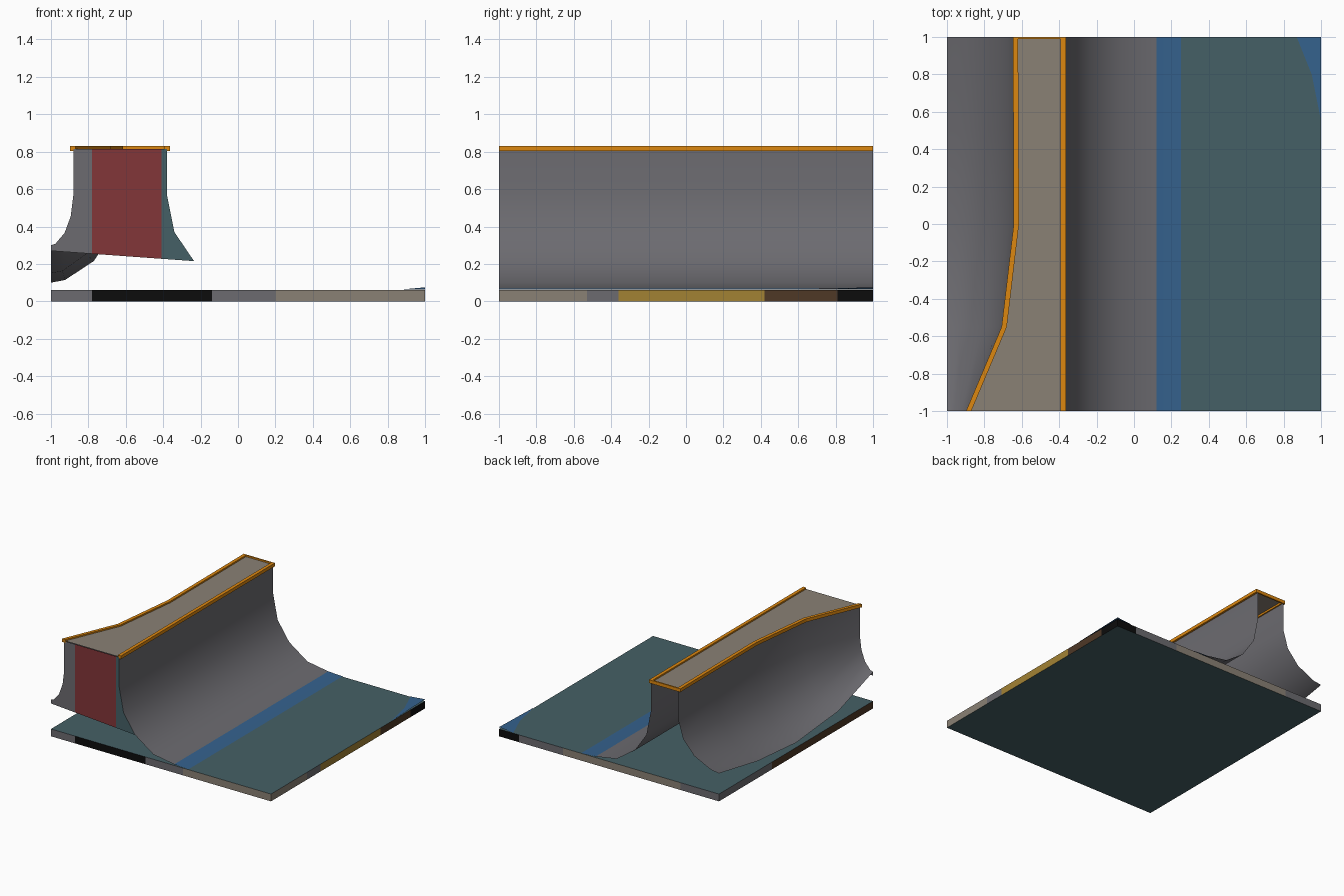
import bpy, bmesh
from mathutils import Vector

if "Cube" in bpy.data.objects:
    bpy.data.objects.remove(bpy.data.objects["Cube"])


def srgb(r, g, b):
    lin = lambda c: c / 12.92 if c <= 0.04045 else ((c + 0.055) / 1.055) ** 2.4
    return tuple(lin(c / 255) for c in (r, g, b)) + (1.0,)


COLOURS = {
    "teal": (69, 96, 102), "grey": (108, 107, 112), "beige": (138, 129, 117),
    "blue": (53, 98, 142), "orange": (220, 135, 16), "yellow": (162, 130, 52),
    "brown": (78, 56, 38), "black": (12, 12, 12), "red": (130, 54, 56),
}
MATS = {}
for key, rgb in COLOURS.items():
    MATS[key] = bpy.data.materials.new(key)
    MATS[key].diffuse_color = srgb(*rgb)
INDEX = {key: i for i, key in enumerate(COLOURS)}


def finish(name, bm, smooth=False):
    """Turn a bmesh into a named object with the shared palette."""
    for f in bm.faces:
        f.smooth = smooth
    me = bpy.data.meshes.new(name)
    bm.to_mesh(me)
    bm.free()
    for m in MATS.values():
        me.materials.append(m)
    ob = bpy.data.objects.new(name, me)
    bpy.context.collection.objects.link(ob)
    return ob


def loft(name, rows, colour, face_dir, closed=False, smooth=True):
    """Skin equal-length rows of points; colour is a rule on face centre."""
    bm = bmesh.new()
    vs = [[bm.verts.new(p) for p in row] for row in rows]
    n = len(rows[0])
    for a, b in zip(vs, vs[1:]):
        for j in range(n if closed else n - 1):
            k = (j + 1) % n
            f = bm.faces.new((a[j], a[k], b[k], b[j]))
            f.material_index = INDEX[colour(f.calc_center_median())]
            f.normal_update()
            if not closed and f.normal.dot(Vector(face_dir)) < 0:
                f.normal_flip()
    if closed:
        for end in (vs[0], vs[-1]):
            bm.faces.new(end).material_index = INDEX[colour(end[0].co)]
        bmesh.ops.recalc_face_normals(bm, faces=bm.faces[:])
    return finish(name, bm, smooth)


# Base slab: rim split into painted stretches, starting at front left
RIM = [
    (-1, -1, "grey"), (-0.78, -1, "black"), (-0.14, -1, "grey"), (0.2, -1, "beige"),
    (1, -1, "beige"), (1, -0.53, "grey"), (1, -0.36, "yellow"), (1, 0.42, "brown"),
    (1, 0.81, "black"), (1, 1, "black"), (0.82, 1, "grey"), (0.42, 1, "beige"),
    (-0.65, 1, "grey"), (-1, 1, "grey"), (-1, 0.31, "brown"),
]
bm = bmesh.new()
low = [bm.verts.new((x, y, 0)) for x, y, c in RIM]
top = [bm.verts.new((x, y, 0.06)) for x, y, c in RIM]
for i, (x, y, c) in enumerate(RIM):
    k = (i + 1) % len(RIM)
    bm.faces.new((low[i], low[k], top[k], top[i])).material_index = INDEX[c]
bm.faces.new(top).material_index = INDEX["teal"]
bm.faces.new(low[::-1]).material_index = INDEX["teal"]
finish("base_slab", bm)

# Right ramp: straight quarter pipe ending in a blue stripe
RIGHT = [(-0.38, 0.815), (-0.38, 0.57), (-0.34, 0.37), (-0.235, 0.215),
         (-0.07, 0.1), (0.12, 0.069), (0.25, 0.063)]
loft("right_ramp", [[(x, y, z) for x, z in RIGHT] for y in (-1, 1)],
     lambda c: "blue" if c.x > 0.12 else "grey", (1, 0, 0.5))

# Left ramp: curved bowl wall, trimmed at the tile edge (y, lip x, edge height)
STATIONS = [(-1, -0.88, 0.3), (-0.55, -0.69, 0.15), (0, -0.625, 0.1),
            (0.5, -0.627, 0.14), (1, -0.63, 0.23)]
CURVE = [(0.0, 1.0), (0.12, 0.574), (0.39, 0.245), (0.8, 0.03), (1.0, 0.0)]


def left_profile(lip, edge):
    return [(lip, 0.815)] + [(lip - t * (lip + 1), edge + f * (0.57 - edge))
                             for t, f in CURVE]


left_rows = [[(x, y, z) for x, z in left_profile(lip, e)] for y, lip, e in STATIONS]
loft("left_ramp", left_rows, lambda c: "grey", (-1, 0, 0.5))

# Front end wall: follows both profiles, split into three painted panels
outline = RIGHT[3::-1] + left_profile(-0.88, 0.3) + [(-1, 0.27)]
bm = bmesh.new()
bm.faces.new([bm.verts.new((x, -1, z)) for x, z in outline])
for cut in (-0.78, -0.41):
    bmesh.ops.bisect_plane(bm, geom=bm.verts[:] + bm.edges[:] + bm.faces[:],
                           plane_co=(cut, 0, 0), plane_no=(1, 0, 0))
for f in bm.faces:
    x = f.calc_center_bounds().x
    f.material_index = INDEX["grey" if x < -0.78 else "red" if x < -0.41 else "teal"]
    f.normal_update()
    if f.normal.y > 0:
        f.normal_flip()
finish("front_wall", bm)

# Deck on top
loft("deck", [[(lip, y, 0.818), (-0.38, y, 0.818)] for y, lip, e in STATIONS],
     lambda c: "beige", (0, 0, 1), smooth=False)


# Coping rails along the deck edges
def rail(name, path, half=0.014):
    rows = [[(x + sx * half, y, z) for sx, z in
             ((-1, 0.803), (1, 0.803), (1, 0.83), (-1, 0.83))] for x, y in path]
    loft(name, rows, lambda c: "orange", None, closed=True, smooth=False)


rail("left_coping", [(lip - 0.004, y) for y, lip, e in STATIONS])
rail("right_coping", [(-0.378, -1), (-0.378, 1)])
rail("back_coping", [(-0.505, 0.988), (-0.505, 1)], 0.115)

# Blue painted corner, slightly raised at the back right
bm = bmesh.new()
bm.faces.new([bm.verts.new(p) for p in (
    (1, 0.55, 0.063), (1, 1, 0.075), (0.87, 1, 0.063), (0.95, 0.8, 0.063))
]).material_index = INDEX["blue"]
finish("corner_patch", bm)

for m in bpy.data.materials:
    if m.users and not m.is_grease_pencil:
        m.use_nodes = True
        m.node_tree.nodes["Principled BSDF"].inputs["Base Color"].default_value = m.diffuse_color
